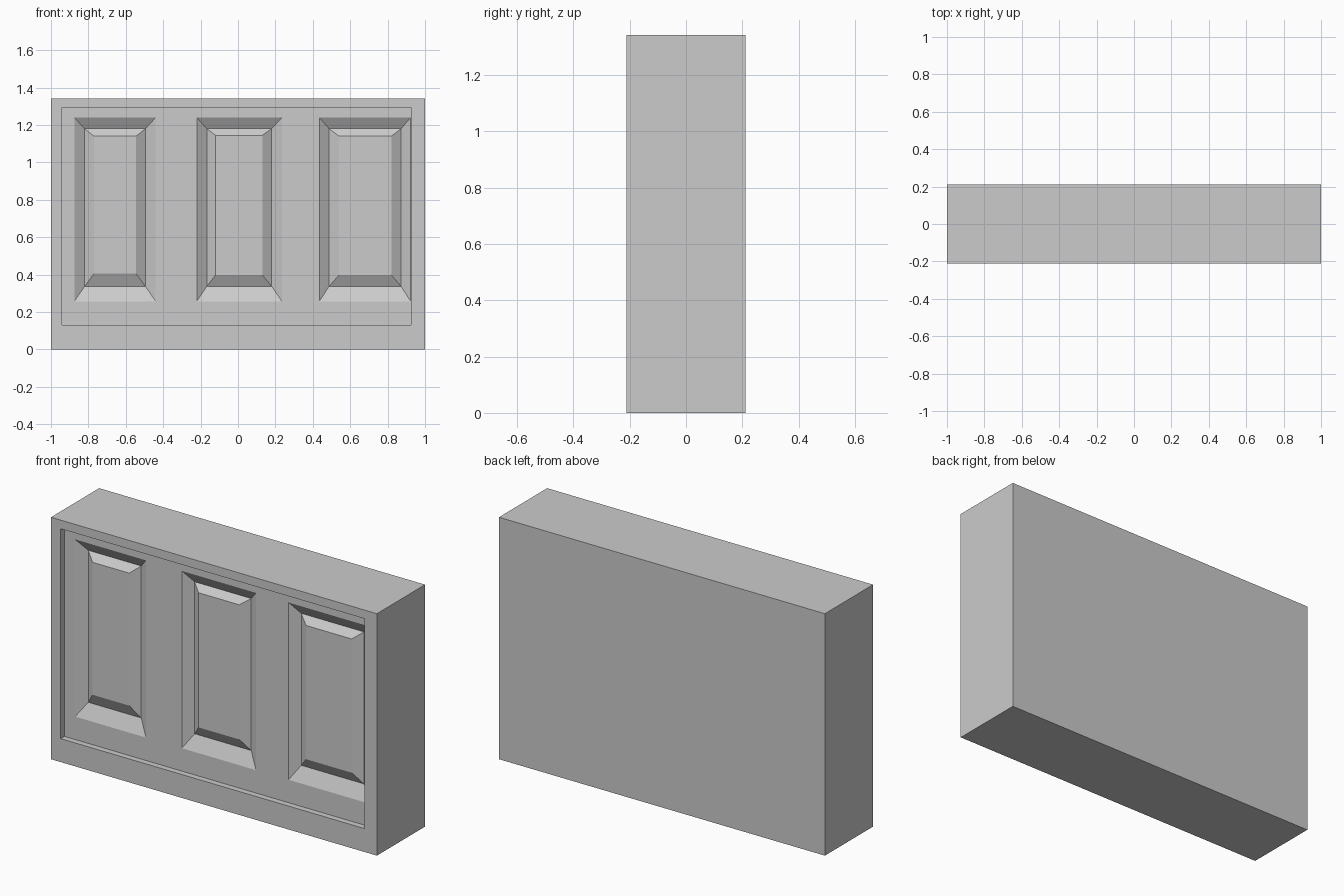
import bpy
import bmesh

if "Cube" in bpy.data.objects:
    bpy.data.objects.remove(bpy.data.objects["Cube"])

HALF_DEPTH = 0.211
FRONT = -HALF_DEPTH
FIELD = FRONT + 0.033    # sunken field inside the border
GROOVE = FRONT + 0.07    # bottom of the groove around each panel
RAISED = FRONT + 0.036   # raised centre of each panel

bm = bmesh.new()


def rect(x0, x1, z0, z1, y):
    return [bm.verts.new(p) for p in
            ((x0, y, z0), (x1, y, z0), (x1, y, z1), (x0, y, z1))]


def bridge(a, b):
    for i in range(4):
        j = (i + 1) % 4
        bm.faces.new((a[i], a[j], b[j], b[i]))


def rim_edges(loop):
    return [bm.edges.get((loop[i], loop[(i + 1) % 4])) for i in range(4)]


# Solid block, front border and sunken field rim
loops = [rect(-1, 1, 0, 1.342, HALF_DEPTH),
         rect(-1, 1, 0, 1.342, FRONT),
         rect(-0.94, 0.925, 0.13, 1.294, FRONT),
         rect(-0.94, 0.925, 0.13, 1.294, FIELD)]
bm.faces.new(loops[0])
for a, b in zip(loops, loops[1:]):
    bridge(a, b)
field_edges = rim_edges(loops[-1])

# Three panels: sloped groove, then a chamfered raised centre
for outer, inner, centre, z0, z1 in (
        ((-0.875, -0.44), (-0.82, -0.495), (-0.77, -0.545), 0.405, 1.14),
        ((-0.22, 0.235), (-0.167, 0.18), (-0.12, 0.13), 0.398, 1.145),
        ((0.435, 0.923), (0.487, 0.872), (0.54, 0.82), 0.398, 1.14)):
    rim = rect(*outer, 0.257, 1.24, FIELD)
    groove = rect(*inner, 0.337, 1.18, GROOVE)
    top = rect(*centre, z0, z1, RAISED)
    bridge(rim, groove)
    bridge(groove, top)
    bm.faces.new(top)
    field_edges += rim_edges(rim)

# Flat field between the panels
bmesh.ops.triangle_fill(bm, edges=field_edges, use_beauty=True, normal=(0, -1, 0))
bmesh.ops.recalc_face_normals(bm, faces=bm.faces)

mesh = bpy.data.meshes.new("panelled_wall")
bm.to_mesh(mesh)
bm.free()
bpy.context.collection.objects.link(bpy.data.objects.new("panelled_wall", mesh))
